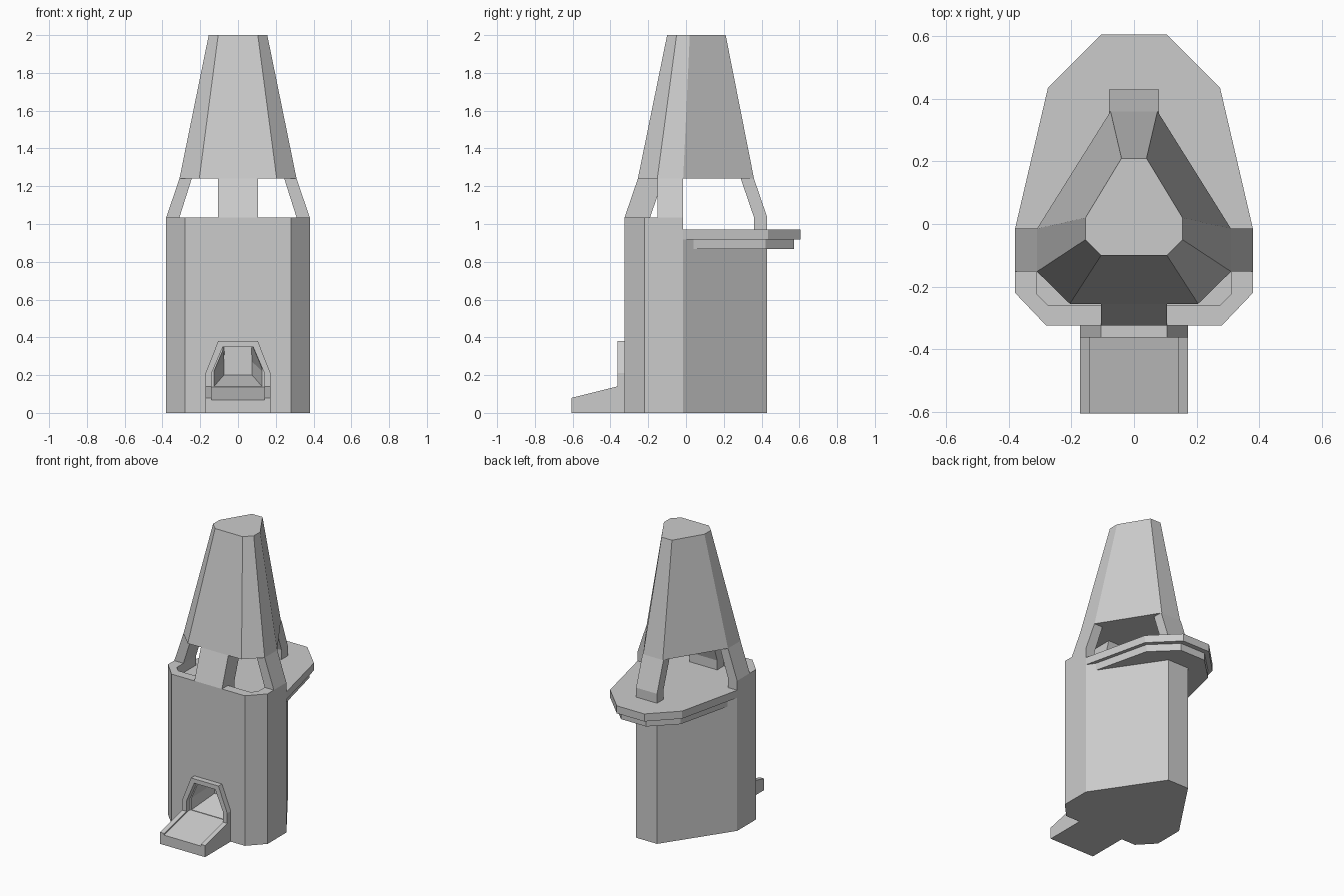
import bpy, bmesh

if "Cube" in bpy.data.objects:
    bpy.data.objects.remove(bpy.data.objects["Cube"])


def mesh_object(name, bm):
    bmesh.ops.recalc_face_normals(bm, faces=bm.faces)
    me = bpy.data.meshes.new(name)
    bm.to_mesh(me)
    bm.free()
    ob = bpy.data.objects.new(name, me)
    bpy.context.collection.objects.link(ob)
    return ob


def loft(name, *rings):
    """Solid running through matching closed rings, capped at both ends."""
    bm = bmesh.new()
    vs = [[bm.verts.new(p) for p in r] for r in rings]
    n = len(rings[0])
    for a, b in zip(vs, vs[1:]):
        for i in range(n):
            j = (i + 1) % n
            bm.faces.new((a[i], a[j], b[j], b[i]))
    bm.faces.new(vs[0])
    bm.faces.new(vs[-1])
    return mesh_object(name, bm)


def sym(half):
    """Close a right-hand half outline by mirroring it across x."""
    return half + [(-x, y) for x, y in reversed(half)]


def at_z(pts, z):
    return [(x, y, z) for x, y in pts]


def at_x(pts, x):
    return [(x, y, z) for y, z in pts]


def at_y(pts, y):
    return [(x, y, z) for x, z in pts]


def rect(x0, x1, y0, y1, z):
    return [(x0, y0, z), (x1, y0, z), (x1, y1, z), (x0, y1, z)]


FLOOR, RAIL, EAVE = 0.97, 1.035, 1.24

# main tower body
plan = sym([(0.28, -0.325), (0.38, -0.22), (0.38, -0.015), (0.08, 0.43)])
body = loft("tower_body", at_z(plan, 0), at_z(plan, FLOOR))

# doorway recess, narrowing inwards
cutter = loft("doorway_cutter",
              at_y(sym([(0.14, 0.125), (0.14, 0.21), (0.08, 0.35)]), -0.37),
              at_y(sym([(0.075, 0.20), (0.075, 0.27), (0.07, 0.35)]), -0.15))
cutter.hide_render = True
cutter.hide_viewport = True
mod = body.modifiers.new("doorway", 'BOOLEAN')
mod.operation = 'DIFFERENCE'
mod.solver = 'EXACT'
mod.object = cutter

# parapet around the front of the lookout floor
outer = [(0.38, -0.015), (0.38, -0.22), (0.28, -0.325)]
inner = [(0.31, -0.015), (0.31, -0.225), (0.275, -0.26)]
parapet = (outer + [(-x, y) for x, y in reversed(outer)]
           + [(-x, y) for x, y in inner] + list(reversed(inner)))
loft("parapet", at_z(parapet, FLOOR), at_z(parapet, RAIL))

# leaning posts carrying the roof
loft("front_post", rect(-0.105, 0.105, -0.325, -0.19, FLOOR),
     rect(-0.105, 0.105, -0.325, -0.19, RAIL),
     rect(-0.105, 0.105, -0.255, -0.12, EAVE))
loft("back_post", rect(-0.08, 0.08, 0.36, 0.43, FLOOR),
     rect(-0.08, 0.08, 0.36, 0.43, RAIL),
     rect(-0.08, 0.08, 0.29, 0.36, EAVE))
for s, side in ((1, "right"), (-1, "left")):
    loft(side + "_post", rect(s * 0.31, s * 0.38, -0.152, -0.015, RAIL),
         rect(s * 0.245, s * 0.31, -0.152, -0.015, EAVE))

# tapered roof
eave = sym([(0.205, -0.255), (0.31, -0.152), (0.31, -0.015), (0.075, 0.36)])
peak = sym([(0.105, -0.10), (0.155, -0.05), (0.155, 0.02), (0.04, 0.21)])
loft("roof", at_z(eave, EAVE), at_z(peak, 2.0))

# rear balcony in two tiers
deck = sym([(0.38, -0.015), (0.275, 0.435), (0.105, 0.605)])
loft("balcony_deck", at_z(deck, 0.918), at_z(deck, FLOOR))
under = sym([(0.343, 0.04), (0.252, 0.42), (0.095, 0.572)])
loft("balcony_underside", at_z(under, 0.868), at_z(under, 0.918))

# entrance ramp with side curbs
slope = [(-0.605, 0), (-0.605, 0.068), (-0.325, 0.137), (-0.325, 0)]
loft("ramp", at_x(slope, -0.14), at_x(slope, 0.14))
curb = [(-0.605, 0), (-0.605, 0.08), (-0.363, 0.14), (-0.363, 0)]
for s, side in ((1, "right"), (-1, "left")):
    loft(side + "_ramp_curb", at_x(curb, s * 0.14), at_x(curb, s * 0.172))

# door frame arch
arch_out = [(0.172, 0), (0.172, 0.21), (0.105, 0.38)]
arch_in = [(0.14, 0), (0.14, 0.21), (0.08, 0.35)]
arch = (arch_out + [(-x, z) for x, z in reversed(arch_out)]
        + [(-x, z) for x, z in arch_in] + list(reversed(arch_in)))
loft("door_frame", at_y(arch, -0.363), at_y(arch, -0.325))
